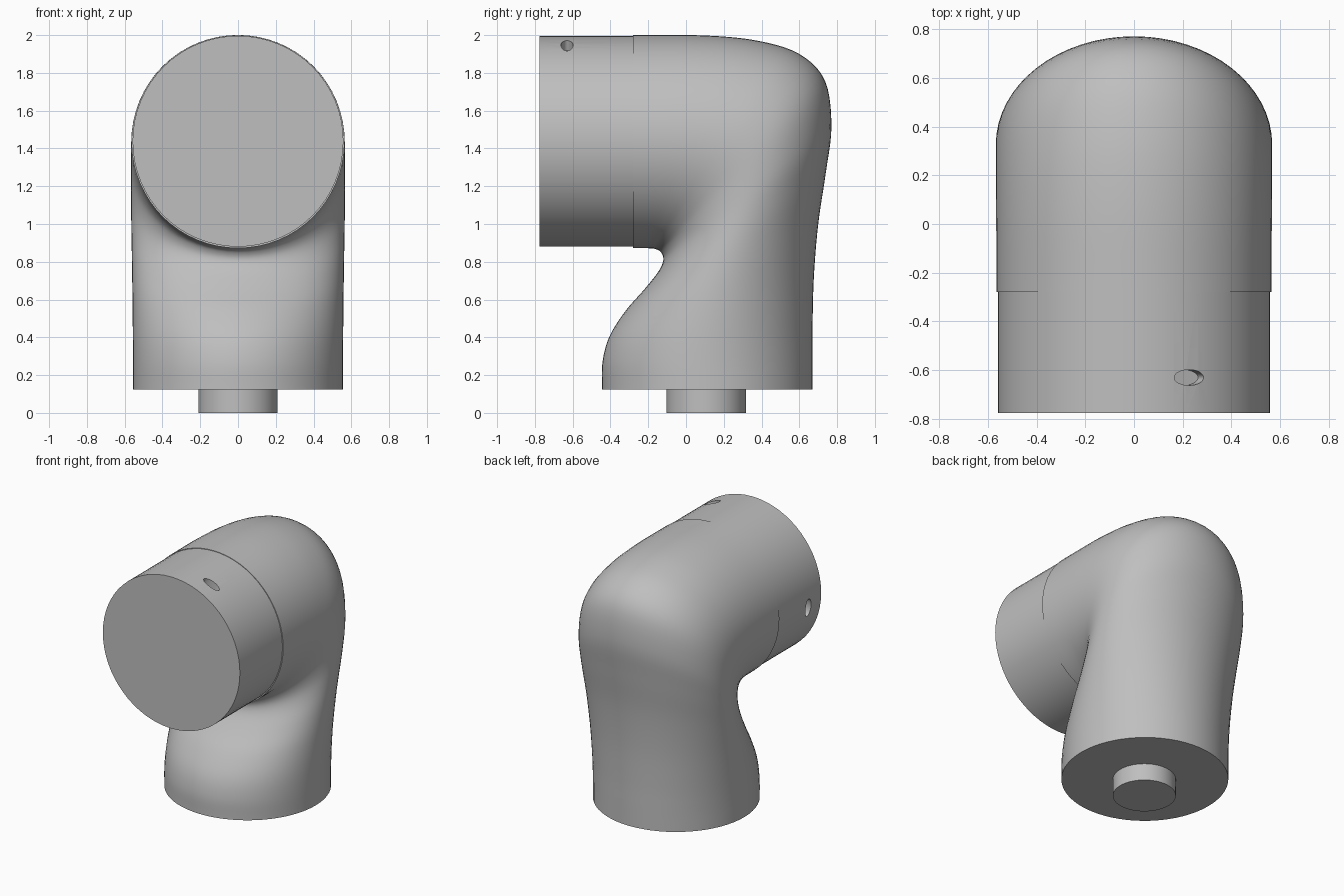
import bpy, bmesh
from math import pi, sin, cos, radians
from mathutils import Vector, Matrix

if "Cube" in bpy.data.objects:
    bpy.data.objects.remove(bpy.data.objects["Cube"], do_unlink=True)

grey = bpy.data.materials.new("plain grey")
grey.use_nodes = True
colour = (0.52, 0.52, 0.52, 1)
grey.diffuse_color = colour
grey.node_tree.nodes["Principled BSDF"].inputs["Base Color"].default_value = colour


def make_object(name, bm):
    bmesh.ops.recalc_face_normals(bm, faces=bm.faces)
    mesh = bpy.data.meshes.new(name)
    bm.to_mesh(mesh)
    bm.free()
    mesh.materials.append(grey)
    obj = bpy.data.objects.new(name, mesh)
    bpy.context.collection.objects.link(obj)
    return obj


def cylinder(name, radius, depth, matrix, segments=64):
    bm = bmesh.new()
    bmesh.ops.create_cone(bm, cap_ends=True, segments=segments, radius1=radius,
                          radius2=radius, depth=depth, matrix=matrix)
    return make_object(name, bm)


def smooth(obj):
    bpy.ops.object.select_all(action='DESELECT')
    obj.select_set(True)
    bpy.context.view_layer.objects.active = obj
    bpy.ops.object.shade_smooth_by_angle(angle=radians(35))


def spline(a, b, c, d, t):
    return 0.5 * (2 * b + (c - a) * t + (2 * a - 5 * b + 4 * c - d) * t**2
                  + (3 * b - a - 3 * c + d) * t**3)


# Elbow body: oval sections fanned between an inner and an outer profile
# Each row: inner y, inner z, outer y, outer z, half width
rows = [Vector(r) for r in (
    (-.445, .125, .67, .125, .556),
    (-.442, .27, .67, .28, .556),
    (-.405, .405, .67, .46, .557),
    (-.32, .54, .677, .72, .559),
    (-.22, .655, .70, 1.0, .562),
    (-.145, .75, .74, 1.27, .565),
    (-.12, .81, .77, 1.52, .567),
    (-.132, .85, .735, 1.76, .567),
    (-.16, .867, .60, 1.90, .567),
    (-.19, .871, .38, 1.97, .566),
    (-.22, .872, .10, 1.998, .565),
    (-.28, .872, -.28, 2.0, .564))]
STEPS, SIDES = 5, 64
sections = [rows[0]]
padded = [2 * rows[0] - rows[1]] + rows + [2 * rows[-1] - rows[-2]]
for k in range(len(rows) - 1):
    sections += [spline(*padded[k:k + 4], (s + 1) / STEPS) for s in range(STEPS)]

bm = bmesh.new()
loops = []
for iy, iz, oy, oz, width in sections:
    inner, outer = Vector((0, iy, iz)), Vector((0, oy, oz))
    mid, half = (inner + outer) / 2, (outer - inner) / 2
    loops.append([bm.verts.new(mid + half * cos(a) + Vector((width * sin(a), 0, 0)))
                  for a in (2 * pi * i / SIDES for i in range(SIDES))])
for low, high in zip(loops, loops[1:]):
    for i in range(SIDES):
        j = (i + 1) % SIDES
        bm.faces.new((low[i], low[j], high[j], high[i]))
bm.faces.new(loops[0])
bm.faces.new(loops[-1])
smooth(make_object("elbow_body", bm))

# Front collar, slightly narrower than the body
AXIS_Z, COLLAR_R = 1.438, 0.558
collar = cylinder("collar", COLLAR_R, 0.5,
                  Matrix.Translation((0, -0.525, AXIS_Z)) @ Matrix.Rotation(pi / 2, 4, 'X'))

# Oval screw holes cut radially into the collar
for angle in (24, -96):
    turn = Matrix.Translation((0, -0.63, AXIS_Z)) @ Matrix.Rotation(radians(angle), 4, 'Y')
    place = turn @ Matrix.Translation((0, 0, COLLAR_R)) @ Matrix.Diagonal((0.066, 0.032, 1, 1))
    cutter = cylinder("hole_cutter", 1, 0.12, place, 32)
    cutter.hide_render = True
    cut = collar.modifiers.new("screw_hole", 'BOOLEAN')
    cut.operation, cut.object, cut.solver = 'DIFFERENCE', cutter, 'EXACT'
    bpy.context.view_layer.objects.active = collar
    bpy.ops.object.modifier_apply(modifier=cut.name)
    bpy.data.objects.remove(cutter, do_unlink=True)
smooth(collar)

# Small spigot under the body
smooth(cylinder("spigot", 0.21, 0.14, Matrix.Translation((0, 0.107, 0.07))))
